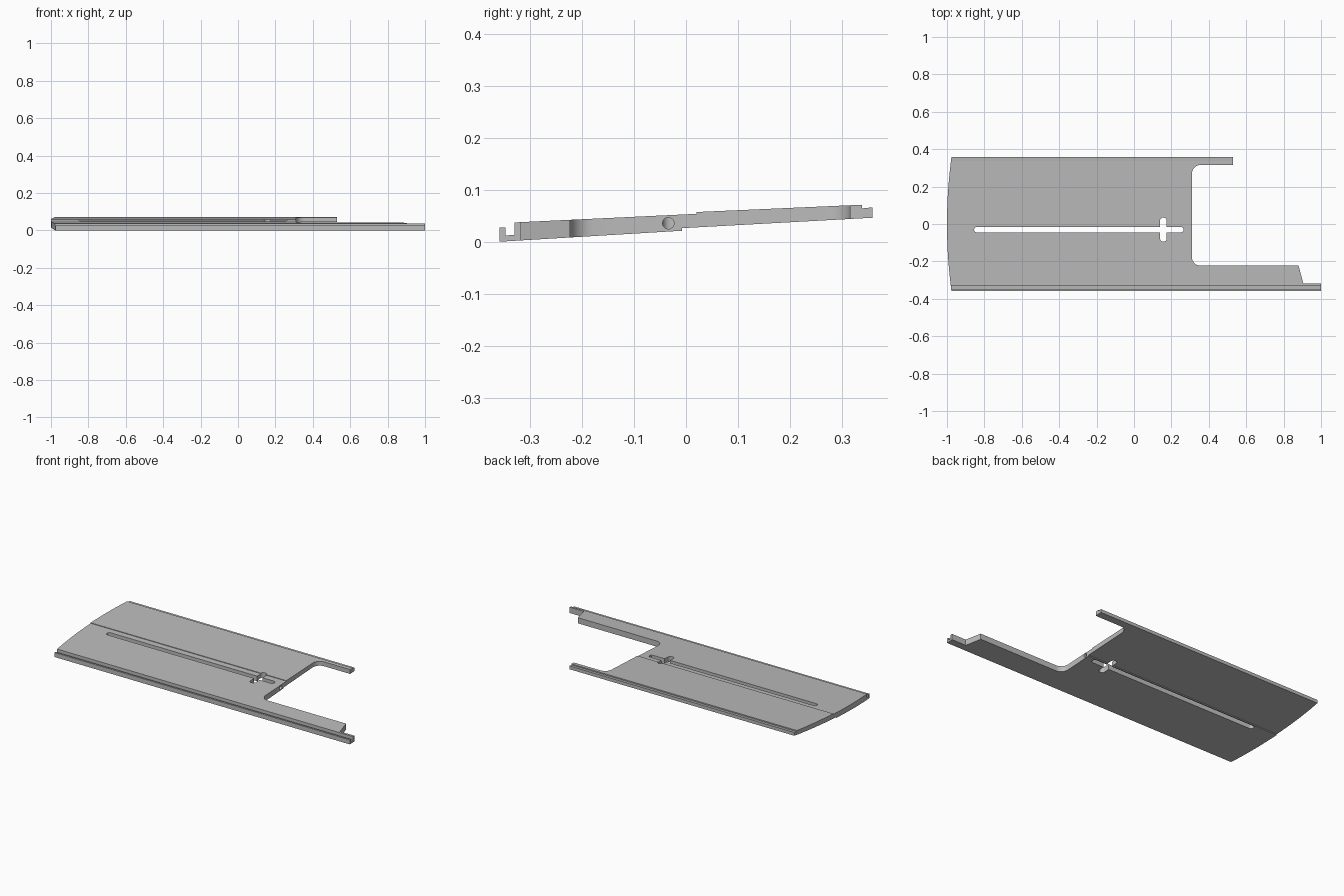
import bpy, bmesh, math
from mathutils import Vector

cube = bpy.data.objects.get("Cube")
if cube:
    bpy.data.objects.remove(cube, do_unlink=True)

grey = bpy.data.materials.new("plain grey")
grey.use_nodes = True
grey.diffuse_color = (0.5, 0.5, 0.5, 1)
grey.node_tree.nodes["Principled BSDF"].inputs["Base Color"].default_value = (0.5, 0.5, 0.5, 1)


def prism(name, outline, start, end):
    """Extrude a closed 3D outline; start and end are offset vectors."""
    bm = bmesh.new()
    face = bm.faces.new([bm.verts.new(Vector(p) + Vector(start)) for p in outline])
    new = bmesh.ops.extrude_face_region(bm, geom=[face])["geom"]
    moved = [v for v in new if isinstance(v, bmesh.types.BMVert)]
    bmesh.ops.translate(bm, verts=moved, vec=Vector(end) - Vector(start))
    bmesh.ops.recalc_face_normals(bm, faces=bm.faces)
    mesh = bpy.data.meshes.new(name)
    bm.to_mesh(mesh)
    bm.free()
    mesh.materials.append(grey)
    obj = bpy.data.objects.new(name, mesh)
    bpy.context.collection.objects.link(obj)
    return obj


def arc(cx, cy, r, a0, a1, steps=8):
    angles = [math.radians(a0 + (a1 - a0) * i / steps) for i in range(steps + 1)]
    return [(cx + r * math.cos(a), cy + r * math.sin(a)) for a in angles]


def vertical(name, points):
    return prism(name, [(x, y, 0) for x, y in points], (0, 0, -0.1), (0, 0, 0.2))


def boolean(target, tool, operation):
    mod = target.modifiers.new(tool.name, "BOOLEAN")
    mod.object, mod.operation, mod.solver = tool, operation, "EXACT"
    bpy.context.view_layer.objects.active = target
    bpy.ops.object.modifier_apply(modifier=mod.name)
    bpy.data.objects.remove(tool, do_unlink=True)


# Sloping cross-section with the front channel, middle steps and rear lip
section = [(-0.358, 0), (-0.008, 0.021), (-0.008, 0.026), (0.358, 0.046),
           (0.358, 0.066), (0.338, 0.064), (0.338, 0.071), (0.02, 0.057),
           (0.02, 0.0535), (-0.33, 0.037), (-0.33, 0.013), (-0.347, 0.012),
           (-0.347, 0.027), (-0.358, 0.027)]
plate = prism("sliding_plate", [(0, y, z) for y, z in section], (-1.1, 0, 0), (1.1, 0, 0))

# Plan outline: bowed left end, two arms, rounded notch
bow = [(-1 + 0.03 * (t / 12) ** 2, 0.4 * t / 12) for t in range(12, -13, -1)]
plan = bow + [(1, -0.4), (1, -0.317), (0.905, -0.317), (0.88, -0.223)]
plan += arc(0.355, -0.178, 0.045, 270, 180) + arc(0.355, 0.27, 0.045, 180, 90)
plan += [(0.53, 0.315), (0.53, 0.4)]
boolean(plate, vertical("plan_cutter", plan), "INTERSECT")

# Long slot and crossing short slot
long_slot = arc(0.25, -0.03, 0.015, -90, 90) + arc(-0.84, -0.03, 0.015, 90, 270)
boolean(plate, vertical("long_slot_cutter", long_slot), "DIFFERENCE")
short_slot = arc(0.157, 0.017, 0.018, 0, 180) + arc(0.157, -0.077, 0.018, 180, 360)
boolean(plate, vertical("short_slot_cutter", short_slot), "DIFFERENCE")

# Round hole from the notch wall into the slot
hole = [(0, y, z) for y, z in arc(-0.034, 0.0355, 0.011, 0, 360, 24)[:-1]]
boolean(plate, prism("hole_cutter", hole, (0.157, 0, 0), (0.4, 0, 0)), "DIFFERENCE")

plate.select_set(True)
bpy.context.view_layer.objects.active = plate
bpy.ops.object.shade_smooth_by_angle(angle=math.radians(25))
